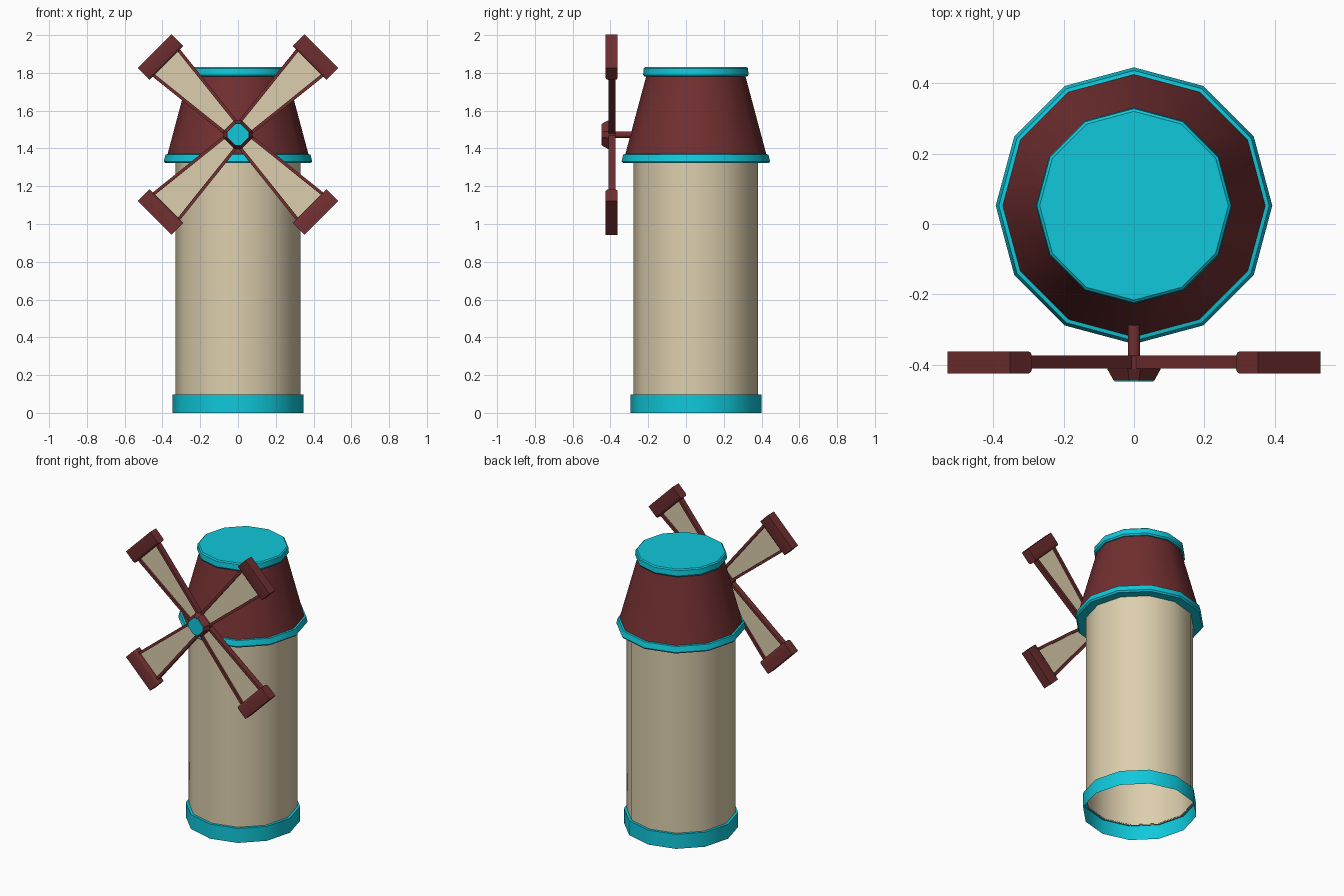
import bpy, bmesh, math
from mathutils import Matrix, Vector

if "Cube" in bpy.data.objects:
    bpy.data.objects.remove(bpy.data.objects["Cube"])

CY = 0.052      # tower axis in y
HUB_Z = 1.473   # rotor axis height


def material(name, rgb):
    m = bpy.data.materials.new(name)
    m.diffuse_color = (*rgb, 1)
    m.use_nodes = True
    m.node_tree.nodes["Principled BSDF"].inputs["Base Color"].default_value = m.diffuse_color
    return m


CYAN = material("cyan trim", (0.005, 0.58, 0.71))
CREAM = material("cream", (0.72, 0.62, 0.42))
RED = material("dark red", (0.165, 0.028, 0.03))


def finish(name, bm, mat, smooth=None, fix=True):
    if fix:
        bmesh.ops.recalc_face_normals(bm, faces=bm.faces)
    me = bpy.data.meshes.new(name)
    bm.to_mesh(me)
    bm.free()
    me.materials.append(mat)
    ob = bpy.data.objects.new(name, me)
    bpy.context.collection.objects.link(ob)
    if smooth:
        bpy.ops.object.select_all(action='DESELECT')
        ob.select_set(True)
        bpy.context.view_layer.objects.active = ob
        bpy.ops.object.shade_smooth_by_angle(angle=math.radians(smooth))
    return ob


def lathe(name, profile, mat, cap_top=False, n=12):
    """Revolve (radius, z) points, listed bottom to top, around the tower axis."""
    bm = bmesh.new()
    rings = []
    for r, z in profile:
        rings.append([bm.verts.new((r * math.cos(2 * math.pi * i / n),
                                    CY + r * math.sin(2 * math.pi * i / n), z))
                      for i in range(n)])
    for a, b in zip(rings, rings[1:]):
        for i in range(n):
            j = (i + 1) % n
            bm.faces.new((a[i], a[j], b[j], b[i]))
    if cap_top:
        bm.faces.new(rings[-1])
    return finish(name, bm, mat, 35, fix=False)


def prism(bm, outline, y0, y1, scale1=1.0):
    """Extrude an (x, z) outline from y0 to y1, optionally tapering."""
    a = [bm.verts.new((x, y0, z)) for x, z in outline]
    b = [bm.verts.new((x * scale1, y1, z * scale1)) for x, z in outline]
    bm.faces.new(a)
    bm.faces.new(b[::-1])
    n = len(a)
    for i in range(n):
        j = (i + 1) % n
        bm.faces.new((a[i], b[i], b[j], a[j]))


def place(bm, angle):
    """Turn a part about the rotor axis and lift it to hub height."""
    bm.transform(Matrix.Translation((0, 0, HUB_Z)) @ Matrix.Rotation(angle, 4, 'Y'))


# Tower, base band and cap
lathe("tower", [(0.33, 0.09), (0.33, 1.34)], CREAM)
lathe("base_band", [(0.347, 0), (0.347, 0.097), (0.328, 0.097)], CYAN)
lathe("cap_lower_trim", [(0.328, 1.322), (0.385, 1.322), (0.393, 1.332),
                         (0.384, 1.368), (0.362, 1.372)], CYAN)
lathe("cap", [(0.374, 1.366), (0.262, 1.785)], RED)
lathe("cap_top_trim", [(0.255, 1.78), (0.272, 1.78), (0.279, 1.79),
                       (0.276, 1.824), (0.268, 1.831)], CYAN, cap_top=True)

# Rotor shaft
bm = bmesh.new()
prism(bm, [(0.019 * math.cos(k * math.pi / 4 + math.pi / 8),
            0.019 * math.sin(k * math.pi / 4 + math.pi / 8)) for k in range(8)],
      -0.25, -0.38)
place(bm, 0)
finish("rotor_shaft", bm, RED, 50)

# Hub: blunted diamond that tapers forward, with a cyan plate on its face
def diamond(r, c):
    return [(r, -c), (r, c), (c, r), (-c, r), (-r, c), (-r, -c), (-c, -r), (c, -r)]

bm = bmesh.new()
prism(bm, diamond(0.076, 0.018), -0.375, -0.412)
prism(bm, diamond(0.076, 0.018), -0.412, -0.445, 0.76)
place(bm, 0)
finish("hub", bm, RED)
bm = bmesh.new()
prism(bm, diamond(0.056, 0.014), -0.444, -0.448)
place(bm, 0)
finish("hub_plate", bm, CYAN)

# Four sails: two frame bars, a cloth panel and a tip block each
R0, R1, W0, W1, BAR = 0.03, 0.55, 0.047, 0.104, 0.017
for k in range(4):
    ang = math.pi / 4 + k * math.pi / 2
    bm = bmesh.new()
    for s in (-1, 1):
        prism(bm, [(R0, s * W0), (R1, s * W1),
                   (R1, s * (W1 - BAR)), (R0, s * (W0 - BAR))], -0.374, -0.411)
    place(bm, ang)
    finish(f"sail_frame_{k + 1}", bm, RED)

    bm = bmesh.new()
    prism(bm, [(R0, -W0 + 0.01), (R1, -W1 + 0.01), (R1, W1 - 0.01), (R0, W0 - 0.01)],
          -0.388, -0.397)
    place(bm, ang)
    finish(f"sail_cloth_{k + 1}", bm, CREAM)

    bm = bmesh.new()
    prism(bm, [(0.536, -0.126), (0.624, -0.126), (0.624, 0.126), (0.536, 0.126)],
          -0.362, -0.425)
    inner = [e for e in bm.edges
             if all(v.co.x < 0.54 for v in e.verts)
             and abs(e.verts[0].co.y - e.verts[1].co.y) < 1e-4]
    bmesh.ops.bevel(bm, geom=inner, offset=0.014, segments=2, profile=0.5,
                    affect='EDGES')
    place(bm, ang)
    finish(f"sail_tip_{k + 1}", bm, RED, 50)
